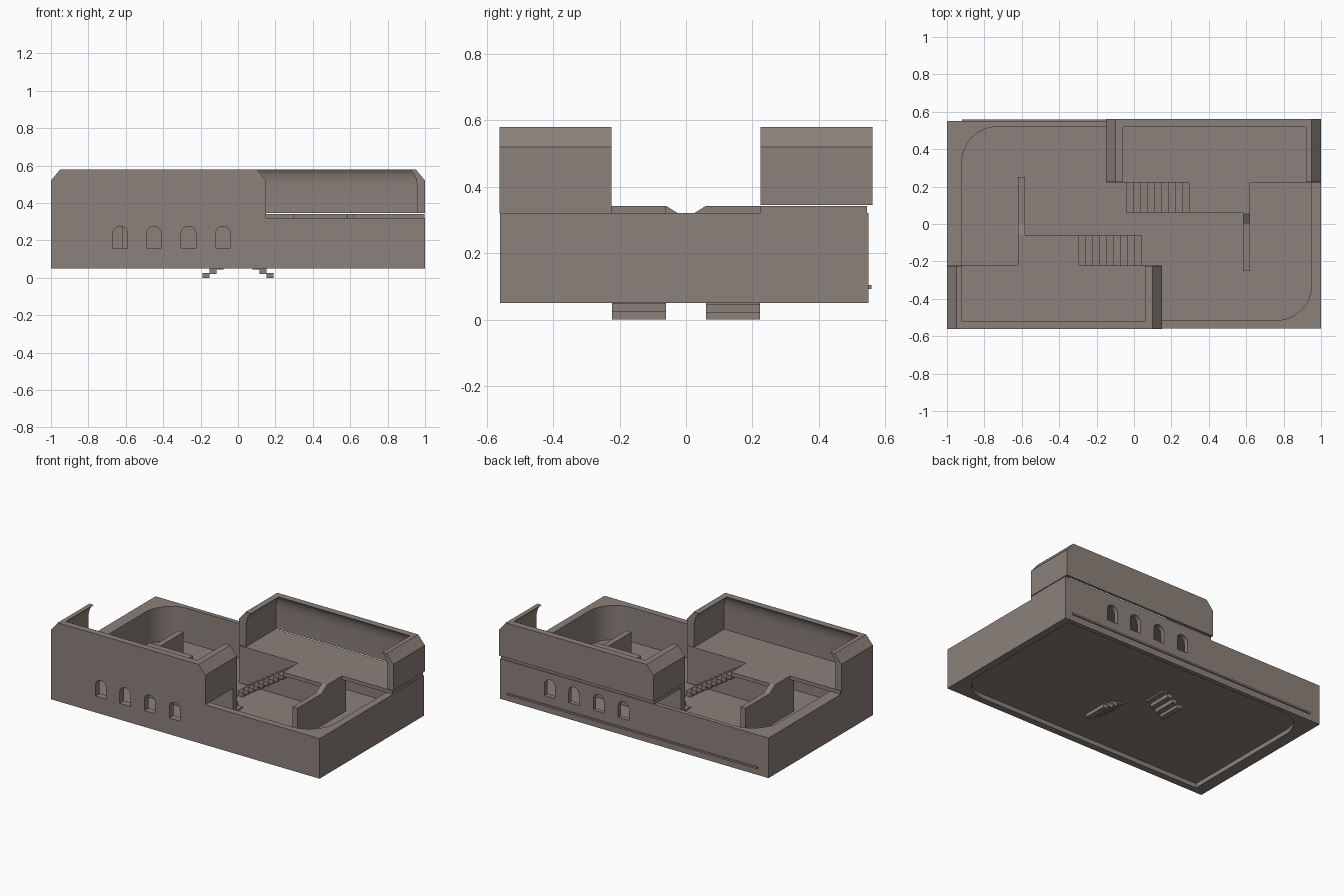
import bpy, bmesh
from math import pi, sin, cos
from mathutils import Matrix

old = bpy.data.objects.get("Cube")
if old:
    bpy.data.objects.remove(old, do_unlink=True)

# One stone colour for everything
stone = bpy.data.materials.new("warm grey stone")
stone.use_nodes = True
colour = (0.26, 0.22, 0.195, 1)
stone.diffuse_color = colour
shader = next(n for n in stone.node_tree.nodes if n.type == "BSDF_PRINCIPLED")
shader.inputs["Base Color"].default_value = colour
shader.inputs["Roughness"].default_value = 0.8

HALF_TURN = Matrix.Rotation(pi, 4, "Z")


def loft(name, rings, turned=False):
    """Closed solid through rings that all have the same point count."""
    bm = bmesh.new()
    loops = [[bm.verts.new(p) for p in ring] for ring in rings]
    n = len(loops[0])
    bm.faces.new(loops[0])
    bm.faces.new(loops[-1])
    for a, b in zip(loops, loops[1:]):
        for i in range(n):
            j = (i + 1) % n
            bm.faces.new((a[i], a[j], b[j], b[i]))
    if turned:
        bm.transform(HALF_TURN)
    bmesh.ops.recalc_face_normals(bm, faces=bm.faces)
    mesh = bpy.data.meshes.new(name)
    bm.to_mesh(mesh)
    bm.free()
    mesh.materials.append(stone)
    obj = bpy.data.objects.new(name, mesh)
    bpy.context.collection.objects.link(obj)
    return obj


def prism(name, outline, axis, lo, hi, turned=False):
    """Extrude a 2D outline along the given axis."""
    def place(p, d):
        return {"x": (d, *p), "y": (p[0], d, p[1]), "z": (*p, d)}[axis]
    return loft(name, [[place(p, d) for p in outline] for d in (lo, hi)], turned)


def rect(x0, x1, y0, y1):
    return [(x0, y0), (x1, y0), (x1, y1), (x0, y1)]


def box(name, x0, x1, y0, y1, z0, z1, turned=False):
    return prism(name, rect(x0, x1, y0, y1), "z", z0, z1, turned)


def cut(target, cutter):
    mod = target.modifiers.new("cut", "BOOLEAN")
    mod.operation = "DIFFERENCE"
    mod.solver = "EXACT"
    mod.object = cutter
    bpy.context.view_layer.objects.active = target
    bpy.ops.object.modifier_apply(modifier=mod.name)
    bpy.data.objects.remove(cutter, do_unlink=True)


def arc(cx, cz, r, a0, a1, steps):
    return [(cx + r * cos(a0 + (a1 - a0) * i / steps),
             cz + r * sin(a0 + (a1 - a0) * i / steps)) for i in range(steps + 1)]


# Base tub: two opposite corners of the hollow are rounded
LEFT, RIGHT, NEAR, FAR, R = -0.92, 0.95, -0.515, 0.52, 0.19
hollow = ([(LEFT, NEAR)] + arc(RIGHT - R, NEAR + R, R, -pi / 2, 0, 12)
          + [(RIGHT, FAR)] + arc(LEFT + R, FAR - R, R, pi / 2, pi, 12))
base = box("base_tub", -1, 1, -0.56, 0.55, 0.05, 0.32)
cut(base, prism("hollow_cutter", hollow, "z", 0.09, 0.5))
cut(base, prism("underside_cutter", hollow, "z", -0.1, 0.08))

# Arched windows through the front and back walls
for turned in (False, True):
    for x in (-0.63, -0.45, -0.265, -0.08):
        arch = [(x - 0.04, 0.16), (x + 0.04, 0.16)] + arc(x, 0.235, 0.04, 0, pi, 10)
        cut(base, prism("window_cutter", arch, "y", -0.62, -0.48, turned))

# Thin ledge low on the back wall
box("back_ledge", -0.92, 0.95, 0.545, 0.558, 0.092, 0.104)

# Each half has the same deck, parapet, wall and stair, turned half round
for side, turned in (("front", False), ("back", True)):
    # Parapet: chamfered outside, coved inside, open toward the middle
    x0, x1, bevel = -1, 0.15, 0.05
    bottom = 0.345 if turned else 0.32
    outline = [(x0, bottom), (x1, bottom), (x1, 0.52), (x1 - bevel, 0.58),
               (x0 + bevel, 0.58), (x0, 0.52)]
    parapet = prism(side + "_parapet", outline, "y", -0.562, -0.225, turned)
    levels = [(0, 0.3), (0, 0.48)]
    levels += [(0.05 * (1 - cos(a)), 0.48 + 0.1 * sin(a))
               for a in (pi / 2 * i / 6 for i in range(1, 6))]
    levels += [(0.05, 0.6)]
    rings = [[(x, y, z) for x, y in rect(x0 + 0.042 + t, x1 - 0.052 - t,
                                         -0.545 + 0.7 * t, 0)]
             for t, z in levels]
    cut(parapet, loft("cove_cutter", rings, turned))

    # Deck, landing and supporting wall
    box(side + "_deck", -0.998, 0.148, -0.545, -0.222, 0.318, 0.342, turned)
    box(side + "_landing", -0.62, -0.33, -0.23, -0.06, 0.318, 0.342, turned)
    box(side + "_deck_wall", -0.62, 0.148, -0.265, -0.222, 0.085, 0.325, turned)

    # Cross wall stepping down from the landing
    profile = [(-0.23, 0.085), (0.25, 0.085), (0.25, 0.305), (0.0, 0.305),
               (-0.06, 0.342), (-0.23, 0.342)]
    prism(side + "_cross_wall", profile, "x", -0.62, -0.582, turned)

    # Stair: saw-toothed flight running down through the floor
    steps, run, rise = 14, 0.52 / 14, 0.342 / 14
    top, under = [], []
    for i in range(steps):
        x, z = 0.19 - i * run, i * rise
        top += [(x, z + rise), (x - run, z + rise)]
        under += [(x, z), (x - run, z)]
    flight = [under[0]] + top + under[:0:-1]
    # keep the underside a little lower so that the treads have thickness
    body = [(0.19, 0)] + top + [(x, max(z - 0.004, 0)) for x, z in under[:0:-1]]
    prism(side + "_stair", body, "y", -0.222, -0.06, turned)

# Smooth the curved walls but keep the edges crisp
for obj in bpy.context.scene.objects:
    obj.select_set(obj.type == "MESH")
bpy.context.view_layer.objects.active = base
bpy.ops.object.shade_smooth_by_angle(angle=pi / 7)
